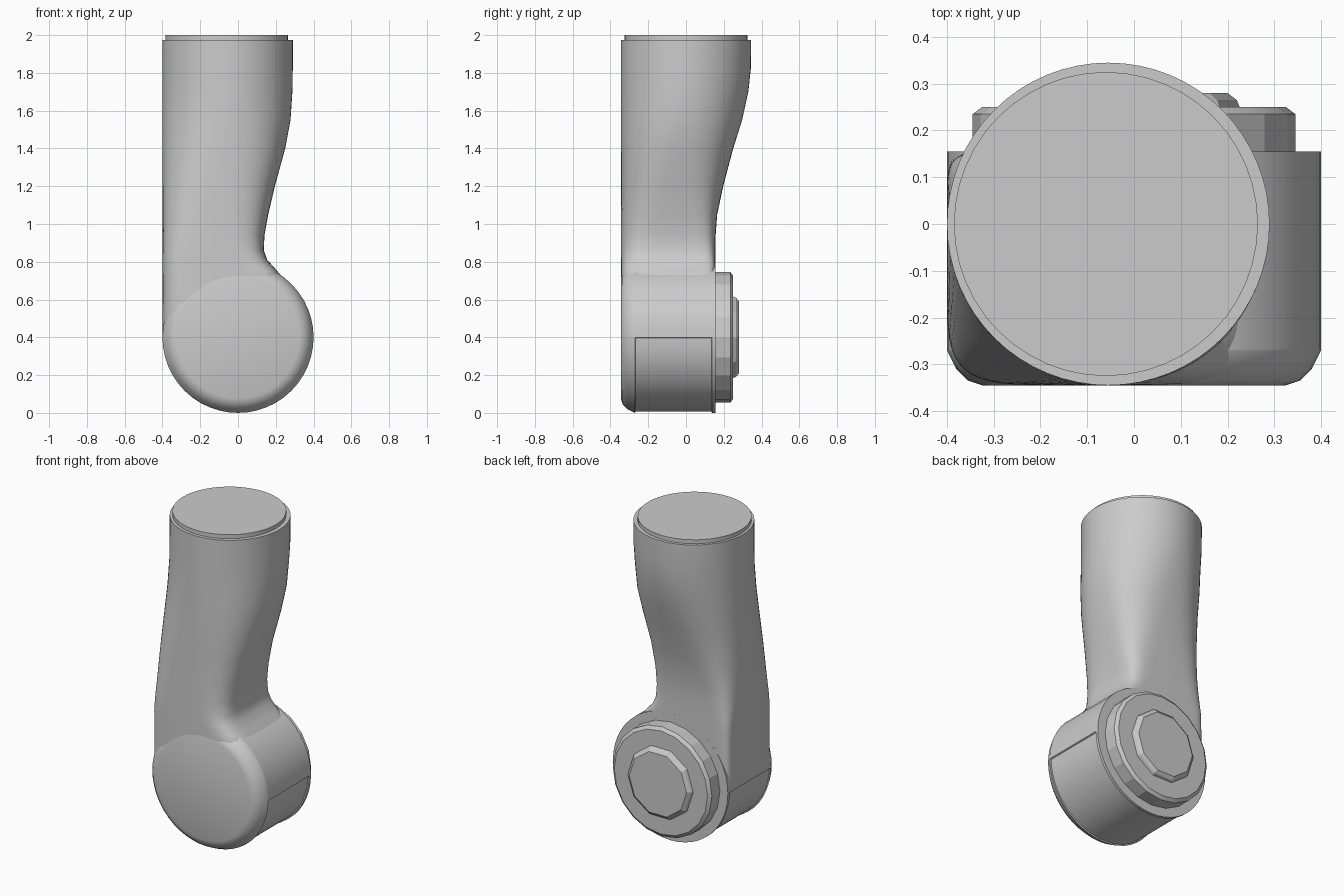
import bpy, bmesh, math

cube = bpy.data.objects.get("Cube")
if cube:
    bpy.data.objects.remove(cube, do_unlink=True)

grey = bpy.data.materials.new("light grey plastic")
grey.use_nodes = True
colour = (0.6, 0.6, 0.6, 1)
grey.diffuse_color = colour
grey.node_tree.nodes["Principled BSDF"].inputs["Base Color"].default_value = colour


def skin(name, rings, angle):
    """Bridge closed rings of points, cap both ends and shade smooth."""
    bm = bmesh.new()
    loops = [[bm.verts.new(p) for p in ring] for ring in rings]
    n = len(loops[0])
    for a, b in zip(loops, loops[1:]):
        for i in range(n):
            j = (i + 1) % n
            bm.faces.new((a[i], a[j], b[j], b[i]))
    bm.faces.new(loops[0])
    bm.faces.new(loops[-1])
    bmesh.ops.recalc_face_normals(bm, faces=bm.faces)
    mesh = bpy.data.meshes.new(name)
    bm.to_mesh(mesh)
    bm.free()
    mesh.materials.append(grey)
    obj = bpy.data.objects.new(name, mesh)
    bpy.context.collection.objects.link(obj)
    bpy.ops.object.select_all(action='DESELECT')
    obj.select_set(True)
    bpy.context.view_layer.objects.active = obj
    bpy.ops.object.shade_smooth_by_angle(angle=math.radians(angle))
    return obj


def turned(name, profile, angles, angle, cz=0.4):
    """Turn a (y, radius) profile about the joint axis."""
    return skin(name, [[(r * math.cos(a), y, cz + r * math.sin(a)) for a in angles]
                       for y, r in profile], angle)


def steps(n):
    return [math.tau * i / n for i in range(n)]


def section(z, right, back, front_power, back_power, n=64):
    """Rounded-square slice whose left and front sides stay straight."""
    left, front = -0.4, -0.345
    cx, cy = (left + right) / 2, (front + back) / 2
    ring = []
    for a in steps(n):
        c, s = math.cos(a), math.sin(a)
        e = 2 / (back_power if s > 0 else front_power)
        ring.append((cx + (right - left) / 2 * math.copysign(abs(c) ** e, c),
                     cy + (back - front) / 2 * math.copysign(abs(s) ** e, s), z))
    return ring


# Arm: round at the top, squared off where it meets the joint
arm = [(0.4, 0.2, 0.155, 5, 14), (0.7, 0.25, 0.155, 5, 12), (0.76, 0.2, 0.155, 5, 11),
       (0.81, 0.155, 0.155, 4.6, 10), (0.86, 0.137, 0.155, 4.2, 8), (0.94, 0.14, 0.157, 3.6, 6),
       (1.05, 0.16, 0.165, 3.1, 4.5), (1.2, 0.195, 0.197, 2.7, 3.2), (1.4, 0.25, 0.25, 2.3, 2.5),
       (1.55, 0.278, 0.297, 2.1, 2.2), (1.7, 0.288, 0.33, 2, 2), (1.82, 0.29, 0.343, 2, 2),
       (1.975, 0.29, 0.345, 2, 2)]
skin("arm", [section(*s) for s in arm], 40)

# End cap on the arm
skin("top_cap", [[(-0.06 + 0.325 * math.cos(a), 0.325 * math.sin(a), z) for a in steps(48)]
                 for z in (1.96, 2.0)], 40)

# Joint housing with a rounded front edge and a recessed lower cover
angles = sorted(steps(48) + [math.pi + 0.01, math.tau - 0.01])
rings = []
for y, r, lower in [(-0.345, 0.325, 0.325), (-0.335, 0.355, 0.355), (-0.31, 0.38, 0.38),
                    (-0.27, 0.4, 0.4), (-0.268, 0.4, 0.392), (0.135, 0.4, 0.392),
                    (0.137, 0.4, 0.4), (0.155, 0.4, 0.4)]:
    ring = []
    for a in angles:
        k = lower if math.pi + 0.005 < a < math.tau - 0.005 else r
        ring.append((k * math.cos(a), y, 0.4 + k * math.sin(a)))
    rings.append(ring)
housing = skin("joint_housing", rings, 35)
housing.location.z = 0.0

# Output flange and its raised centre at the back
turned("joint_flange", [(0.15, 0.345), (0.235, 0.345), (0.25, 0.325)], steps(20), 15)
turned("flange_hub", [(0.24, 0.23), (0.265, 0.22), (0.28, 0.2)], steps(10), 15)
